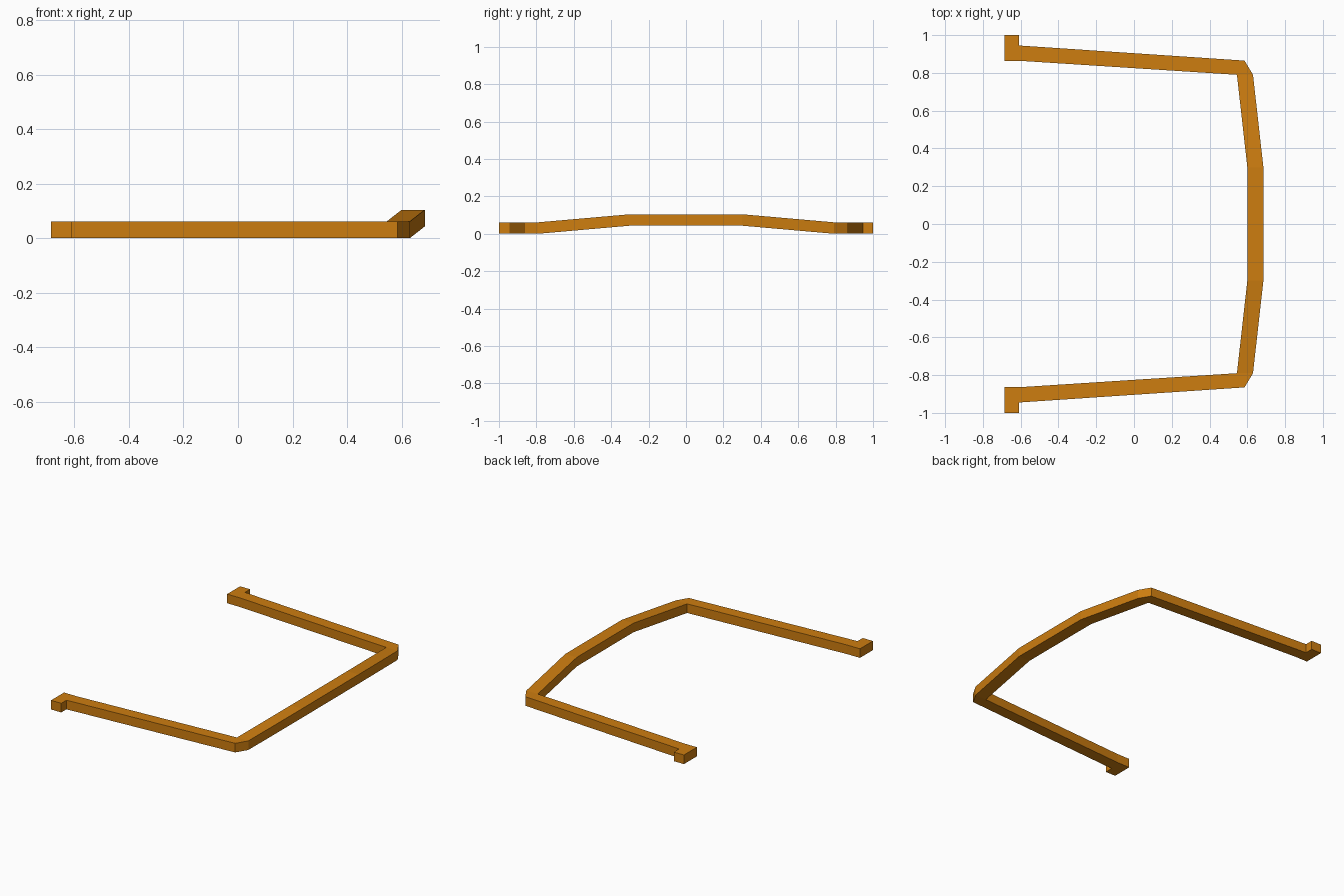
import bpy
import bmesh

cube = bpy.data.objects.get("Cube")
if cube:
    bpy.data.objects.remove(cube, do_unlink=True)

THICK = 0.061

orange = bpy.data.materials.new("orange")
orange.use_nodes = True
colour = (0.61, 0.205, 0.005, 1)
orange.diffuse_color = colour
orange.node_tree.nodes["Principled BSDF"].inputs["Base Color"].default_value = colour


def top_height(y):
    """Raised middle that slopes down to the arms."""
    rise = min(1, max(0, (0.79 - y) / 0.49))
    return THICK + 0.043 * rise


# Plan points of one half of the bar
plan = {
    "mid_out": (0.685, 0), "mid_in": (0.6, 0),
    "bend_out": (0.685, 0.3), "bend_in": (0.6, 0.3),
    "corner_out": (0.63, 0.79), "corner_in": (0.545, 0.79),
    "corner_tip": (0.585, 0.865),
    "arm_out": (-0.61, 0.945), "arm_in": (-0.59, 0.863),
    "foot_in": (-0.685, 0.863), "foot_end": (-0.685, 1), "foot_out": (-0.61, 1),
}
panels = [
    "mid_in mid_out bend_out bend_in",
    "bend_in bend_out corner_out corner_in",
    "corner_in corner_out corner_tip",
    "corner_in corner_tip arm_out arm_in",
    "arm_in arm_out foot_out foot_end foot_in",
]

# Top surface, extruded down to a solid bar
bm = bmesh.new()
verts = {name: bm.verts.new((x, y, top_height(y))) for name, (x, y) in plan.items()}
for panel in panels:
    bm.faces.new([verts[name] for name in panel.split()])
result = bmesh.ops.extrude_face_region(bm, geom=bm.faces[:], use_keep_orig=True)
lower = [g for g in result["geom"] if isinstance(g, bmesh.types.BMVert)]
bmesh.ops.translate(bm, verts=lower, vec=(0, 0, -THICK))

# Open the middle so the mirrored halves join
seam = [f for f in bm.faces if all(abs(v.co.y) < 0.001 for v in f.verts)]
bmesh.ops.delete(bm, geom=seam, context="FACES_ONLY")
bmesh.ops.recalc_face_normals(bm, faces=bm.faces[:])

mesh = bpy.data.meshes.new("bent_bar")
bm.to_mesh(mesh)
bm.free()
mesh.materials.append(orange)
bar = bpy.data.objects.new("bent_bar", mesh)
bpy.context.collection.objects.link(bar)

mirror = bar.modifiers.new("other_half", "MIRROR")
mirror.use_axis = (False, True, False)
mirror.use_clip = True
